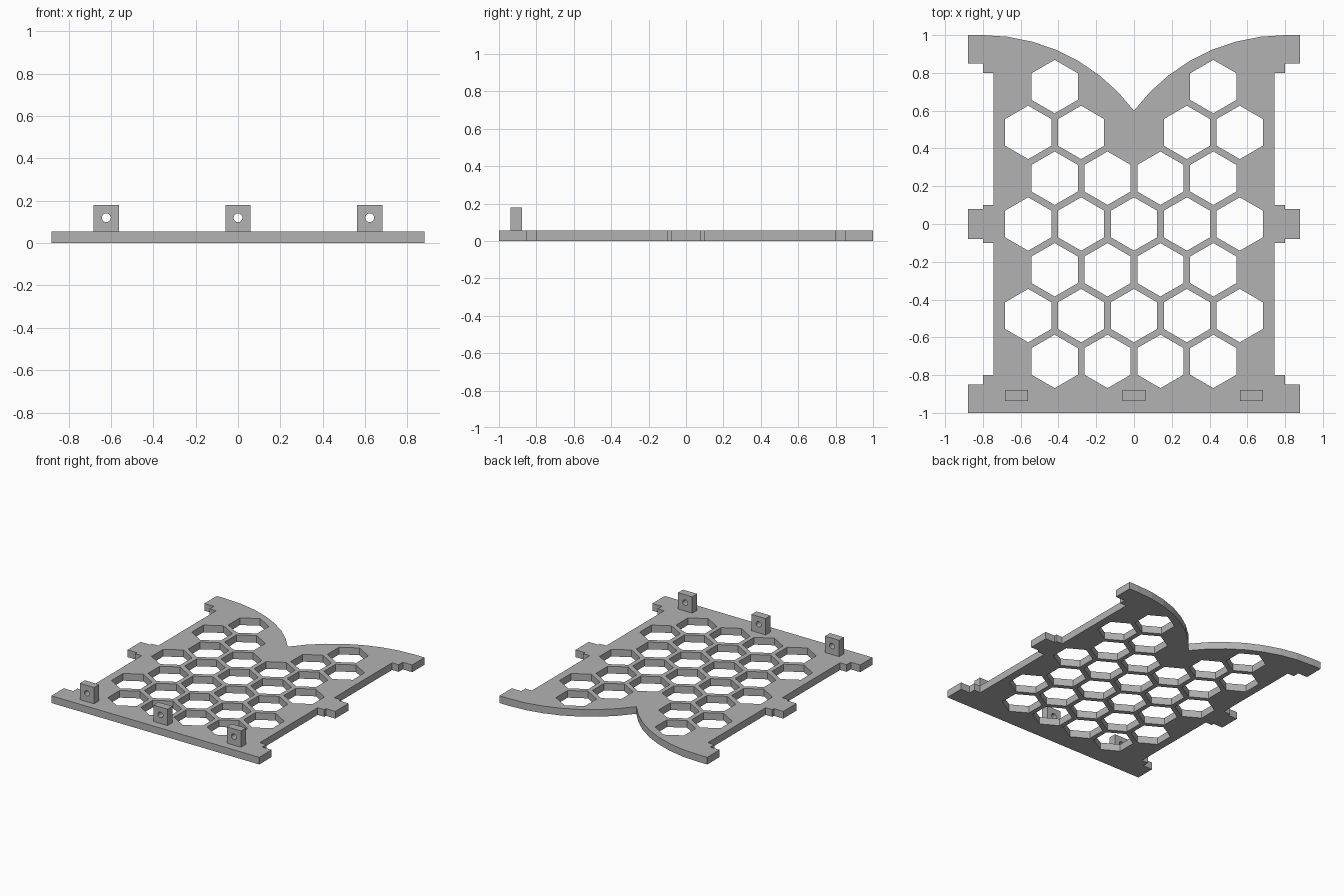
import bpy, bmesh
from math import sin, cos, pi, asin, sqrt
from mathutils import Matrix, Vector

cube = bpy.data.objects.get("Cube")
if cube:
    bpy.data.objects.remove(cube, do_unlink=True)

grey = bpy.data.materials.new("plain grey")
grey.use_nodes = True
grey.diffuse_color = (0.45, 0.45, 0.45, 1)
grey.node_tree.nodes["Principled BSDF"].inputs["Base Color"].default_value = (0.45, 0.45, 0.45, 1)


def ring(cx, cy, radius, sides):
    """Regular polygon with a corner pointing up."""
    return [(cx + radius * sin(2 * pi * i / sides), cy + radius * cos(2 * pi * i / sides))
            for i in range(sides)]


def cut_sheet(name, loops, thickness, matrix):
    """Extrude an outline (first loop) with holes (other loops) into a mesh."""
    curve = bpy.data.curves.new(name + "_profile", "CURVE")
    curve.dimensions = "2D"
    curve.fill_mode = "BOTH"
    curve.extrude = thickness / 2
    for loop in loops:
        spline = curve.splines.new("POLY")
        spline.points.add(len(loop) - 1)
        for point, (x, y) in zip(spline.points, loop):
            point.co = (x, y, 0, 1)
        spline.use_cyclic_u = True
    helper = bpy.data.objects.new(name + "_profile", curve)
    mesh = bpy.data.meshes.new_from_object(helper)
    bpy.data.objects.remove(helper)
    bpy.data.curves.remove(curve)
    bm = bmesh.new()
    bm.from_mesh(mesh)
    bmesh.ops.remove_doubles(bm, verts=bm.verts, dist=0.0001)
    bmesh.ops.recalc_face_normals(bm, faces=bm.faces)
    bmesh.ops.transform(bm, matrix=matrix, verts=bm.verts)
    for face in bm.faces:
        face.smooth = False
    bm.to_mesh(mesh)
    bm.free()
    mesh.name = name
    mesh.materials.clear()
    mesh.materials.append(grey)
    obj = bpy.data.objects.new(name, mesh)
    bpy.context.collection.objects.link(obj)
    return obj


# Plate outline: stepped side tabs, then a swooping back edge meeting at a notch
THICK = 0.055
half = [(0.88, -1), (0.88, -0.85), (0.8, -0.85), (0.8, -0.8), (0.745, -0.8),
        (0.745, -0.1), (0.8, -0.1), (0.8, -0.08), (0.88, -0.08)]
half += [(0.88, 0.08), (0.8, 0.08), (0.8, 0.1), (0.745, 0.1),
         (0.745, 0.8), (0.8, 0.8), (0.8, 0.85), (0.88, 0.85), (0.88, 1)]
STEPS = 7
sweep = asin(0.8)
half += [(0.8 - sin(sweep * i / STEPS), cos(sweep * i / STEPS)) for i in range(STEPS)]
outline = half + [(0, 0.6)] + [(-x, y) for x, y in reversed(half)]

# Honeycomb holes, leaving out those that would break into the notch
PITCH = 0.28
holes = []
for row in range(-3, 4):
    count = 4 if row % 2 else 5
    for col in range(count):
        x = (col - (count - 1) / 2) * PITCH
        if (row == 2 and abs(x) < 0.1) or (row == 3 and abs(x) < 0.2):
            continue
        holes.append(ring(x, row * PITCH * sqrt(3) / 2, 0.1414, 6))
cut_sheet("honeycomb_plate", [outline] + holes, THICK,
          Matrix.Translation((0, 0, THICK / 2)))

# Upright hinge lugs with a pin hole along the front edge
lug = [(-0.06, THICK), (0.06, THICK), (0.06, 0.18), (-0.06, 0.18)]
for name, x in (("right_lug", -0.622), ("middle_lug", 0), ("left_lug", 0.622)):
    place = Matrix.Translation(Vector((x, -0.908, 0))) @ Matrix.Rotation(pi / 2, 4, "X")
    cut_sheet(name, [lug, ring(0, 0.12, 0.021, 20)], 0.06, place)
